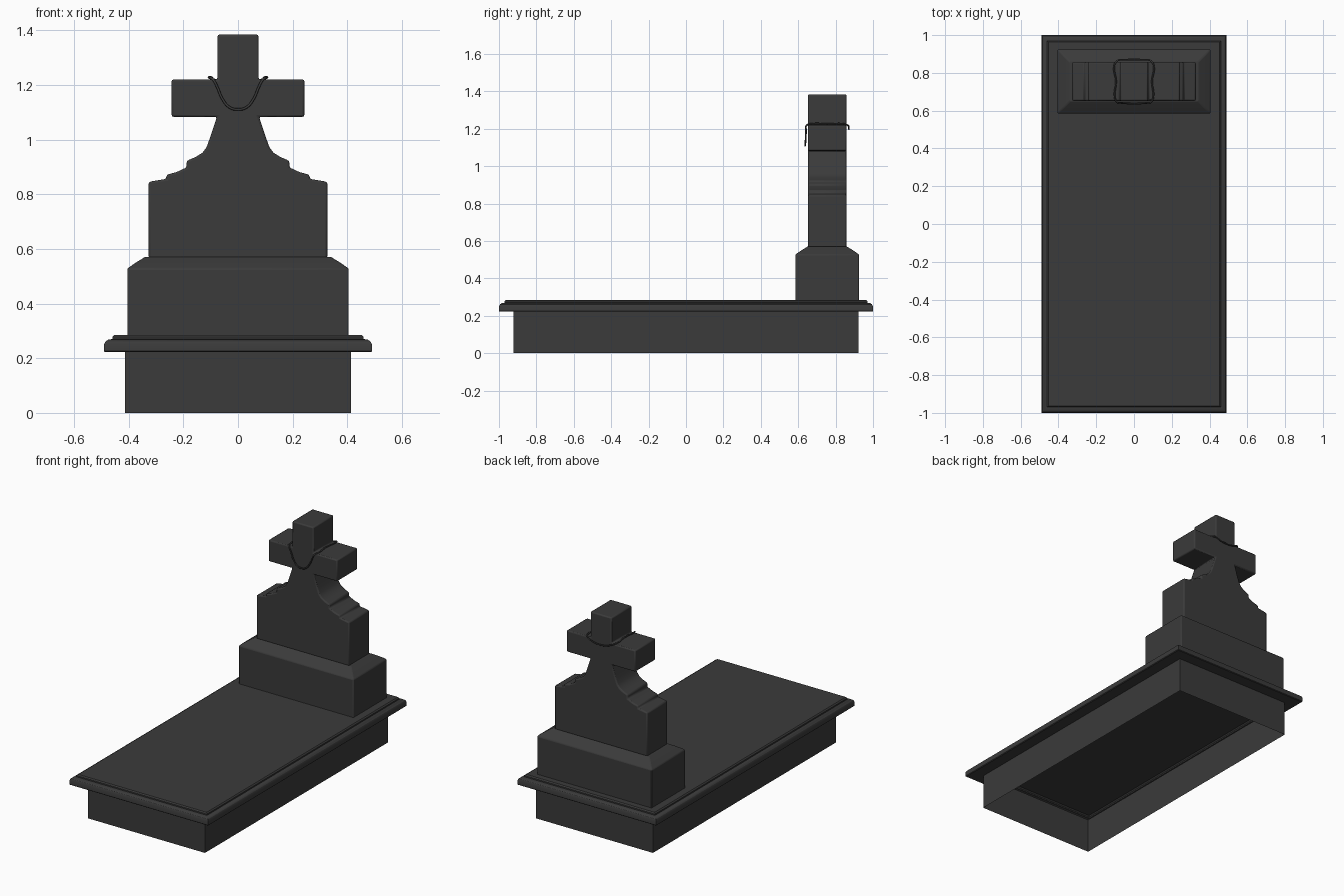
import bpy, bmesh
from math import radians

if "Cube" in bpy.data.objects:
    bpy.data.objects.remove(bpy.data.objects["Cube"], do_unlink=True)

stone = bpy.data.materials.new("dark granite")
stone.use_nodes = True
COLOUR = (0.043, 0.043, 0.043, 1)
stone.diffuse_color = COLOUR
bsdf = stone.node_tree.nodes["Principled BSDF"]
bsdf.inputs["Base Color"].default_value = COLOUR
bsdf.inputs["Roughness"].default_value = 0.6

STONE_Y = 0.755      # centre line of the upright stones
STONE_HALF = 0.103   # half depth of the headstone


def finish(name, bm):
    mesh = bpy.data.meshes.new(name)
    bm.to_mesh(mesh)
    bm.free()
    ob = bpy.data.objects.new(name, mesh)
    bpy.context.collection.objects.link(ob)
    mesh.materials.append(stone)
    return ob


def smooth(ob, angle=30):
    bpy.ops.object.select_all(action='DESELECT')
    ob.select_set(True)
    bpy.context.view_layer.objects.active = ob
    bpy.ops.object.shade_smooth_by_angle(angle=radians(angle))


def add_bevel(ob, width):
    mod = ob.modifiers.new("soft edges", 'BEVEL')
    mod.width = width
    mod.segments = 2
    mod.limit_method = 'ANGLE'
    mod.angle_limit = radians(35)


def stepped_block(name, half_x, half_y, centre_y, profile):
    """Rectangular rings, each (inset, height), joined upward and capped; open below."""
    bm = bmesh.new()
    rings = []
    for inset, z in profile:
        x, y = half_x - inset, half_y - inset
        rings.append([bm.verts.new((sx * x, centre_y + sy * y, z))
                      for sx, sy in ((-1, -1), (1, -1), (1, 1), (-1, 1))])
    for low, high in zip(rings, rings[1:]):
        for i in range(4):
            j = (i + 1) % 4
            bm.faces.new((low[i], low[j], high[j], high[i]))
    bm.faces.new(rings[-1])
    return finish(name, bm)


# Hollow grave base with its moulded cover slab
grave = stepped_block("base_and_slab", 0.49, 1.0, 0, [
    (0.077, 0), (0.077, 0.222), (0.004, 0.222), (0, 0.226), (0, 0.25),
    (0.005, 0.261), (0.015, 0.268), (0.03, 0.27), (0.03, 0.278), (0.037, 0.285)])
smooth(grave)

# Plinth with sloped shoulders
plinth = stepped_block("plinth", 0.405, 0.17, STONE_Y, [
    (0, 0.283), (0, 0.528), (0.03, 0.549), (0.064, 0.57)])
add_bevel(plinth, 0.006)
smooth(plinth)

# Headstone: stepped shoulders rising through a flared neck into a cross
half = [
    (0.327, 0.565), (0.327, 0.845), (0.3, 0.85), (0.262, 0.856), (0.262, 0.871),
    (0.225, 0.881), (0.188, 0.898), (0.188, 0.922), (0.155, 0.936), (0.13, 0.952),
    (0.115, 0.972), (0.103, 1.005), (0.077, 1.083), (0.243, 1.083), (0.243, 1.22),
    (0.075, 1.22), (0.075, 1.384)]
outline = half + [(-x, z) for x, z in reversed(half)]
bm = bmesh.new()
front = bm.faces.new([bm.verts.new((x, STONE_Y - STONE_HALF, z)) for x, z in outline])
back = bmesh.ops.extrude_face_region(bm, geom=[front])
bmesh.ops.translate(bm, vec=(0, 2 * STONE_HALF, 0),
                    verts=[v for v in back["geom"] if isinstance(v, bmesh.types.BMVert)])
bmesh.ops.recalc_face_normals(bm, faces=bm.faces)
headstone = finish("headstone_cross", bm)
add_bevel(headstone, 0.009)
smooth(headstone)

# Thin cord looped round the cross head, sagging deeply in front
front_y, back_y = STONE_Y - STONE_HALF - 0.008, STONE_Y + STONE_HALF + 0.008
right_side = [
    (0.03, front_y - 0.006, 1.117), (0.058, front_y - 0.004, 1.15),
    (0.075, front_y - 0.002, 1.19), (0.09, front_y, 1.218), (0.102, front_y + 0.025, 1.226),
    (0.095, STONE_Y, 1.226), (0.104, back_y - 0.025, 1.226), (0.085, back_y, 1.218),
    (0.045, back_y + 0.004, 1.203)]
loop = [(0, front_y - 0.007, 1.11)] + right_side + [(0, back_y + 0.005, 1.198)]
loop += [(-x, y, z) for x, y, z in reversed(right_side)]
curve = bpy.data.curves.new("cord", 'CURVE')
curve.dimensions = '3D'
curve.bevel_depth = 0.0045
curve.bevel_resolution = 2
curve.resolution_u = 4
spline = curve.splines.new('BEZIER')
spline.bezier_points.add(len(loop) - 1)
for point, co in zip(spline.bezier_points, loop):
    point.co = co
    point.handle_left_type = point.handle_right_type = 'AUTO'
spline.use_cyclic_u = True
curve.materials.append(stone)
cord = bpy.data.objects.new("cord", curve)
bpy.context.collection.objects.link(cord)
